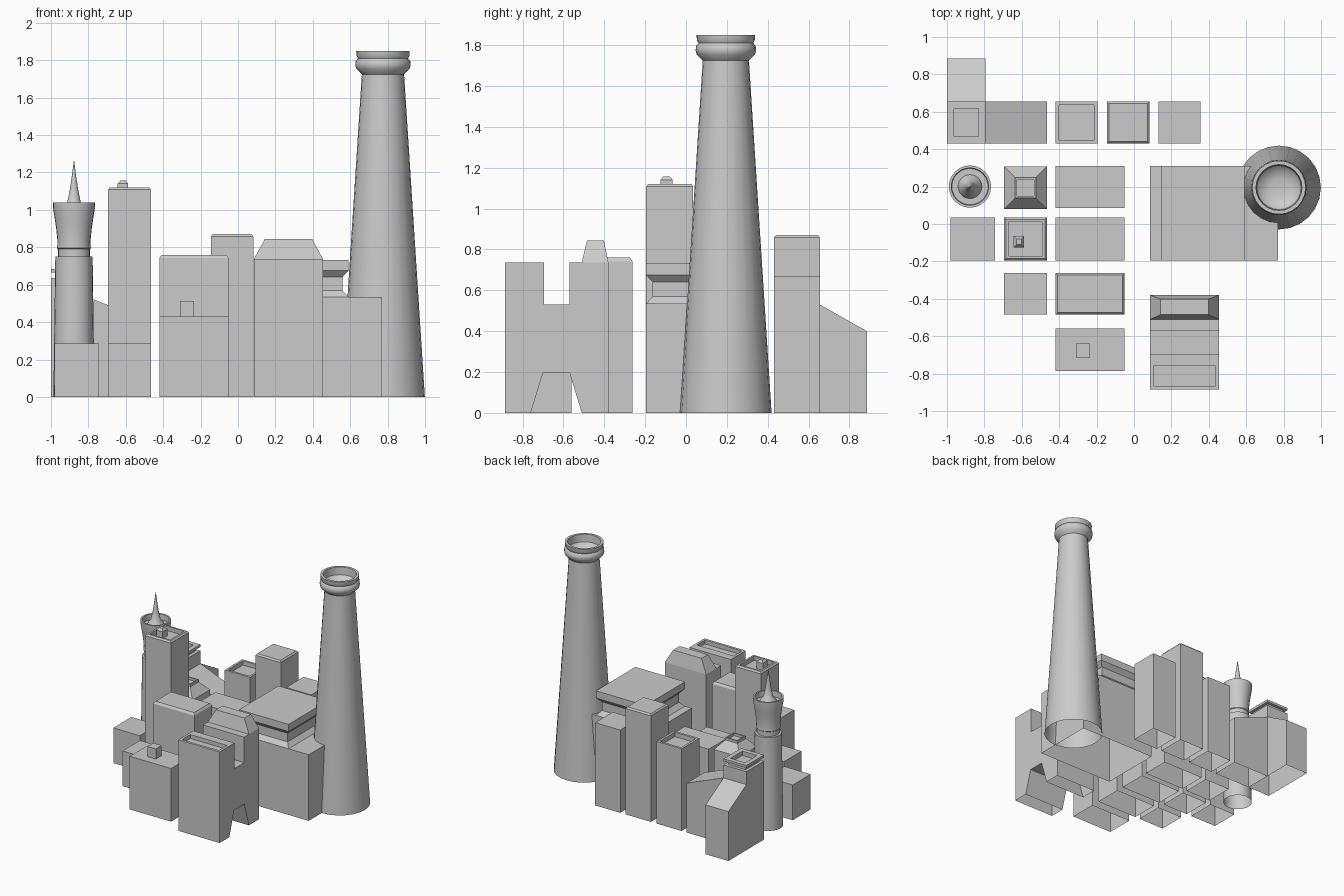
import bpy, bmesh, math


def finish(name, bm, smooth=False):
    me = bpy.data.meshes.new(name)
    bm.to_mesh(me)
    bm.free()
    ob = bpy.data.objects.new(name, me)
    bpy.context.collection.objects.link(ob)
    if smooth:
        bpy.ops.object.select_all(action='DESELECT')
        ob.select_set(True)
        bpy.context.view_layer.objects.active = ob
        bpy.ops.object.shade_smooth_by_angle(angle=math.radians(35))
    return ob


def loft(name, rings, smooth=False):
    """Skin a list of closed rings, open at the bottom, capped at the end."""
    bm = bmesh.new()
    loops = [[bm.verts.new(p) for p in ring] for ring in rings]
    n = len(loops[0])
    for a, b in zip(loops, loops[1:]):
        for i in range(n):
            j = (i + 1) % n
            bm.faces.new((a[i], a[j], b[j], b[i]))
    bm.faces.new(loops[-1])
    return finish(name, bm, smooth)


def stack(name, x0, x1, y0, y1, levels):
    """Rectangular building from (inset, z) levels."""
    rings = []
    for d, z in levels:
        rings.append([(x0 + d, y0 + d, z), (x1 - d, y0 + d, z),
                      (x1 - d, y1 - d, z), (x0 + d, y1 - d, z)])
    return loft(name, rings)


def lathe(name, cx, cy, profile, n):
    rings = [[(cx + r * math.cos(2 * math.pi * i / n),
               cy + r * math.sin(2 * math.pi * i / n), z) for i in range(n)]
             for r, z in profile]
    return loft(name, rings, True)


def prism(name, profile, axis, a, b):
    """Extrude a profile along x or y, leaving ground edges and the last edge open."""
    bm = bmesh.new()
    def row(t):
        return [bm.verts.new((t, u, z) if axis == 'x' else (u, t, z)) for u, z in profile]
    ra, rb = row(a), row(b)
    bm.faces.new(ra)
    bm.faces.new(rb)
    for i in range(len(profile) - 1):
        if profile[i][1] > 0 or profile[i + 1][1] > 0:
            bm.faces.new((ra[i], ra[i + 1], rb[i + 1], rb[i]))
    bmesh.ops.recalc_face_normals(bm, faces=bm.faces)
    return finish(name, bm)


def flat(h):
    return [(0, 0), (0, h)]


def bevelled(h, d=0.012, dz=0.018):
    return [(0, 0), (0, h - dz), (d, h)]


def tray(h, rim, depth):
    return [(0, 0), (0, h), (rim, h), (rim, h - depth)]


# Plain blocks and roof-tray blocks of the city grid
blocks = [
    ("back_block_right", 0.13, 0.355, 0.43, 0.655, flat(0.67)),
    ("back_block_tall", -0.145, 0.082, 0.43, 0.655, bevelled(0.87, 0.01, 0.012)),
    ("back_block_tray", -0.42, -0.195, 0.43, 0.655, tray(0.665, 0.018, 0.035)),
    ("middle_block_back", -0.42, -0.05, 0.085, 0.31, flat(0.53)),
    ("middle_block_front", -0.42, -0.05, -0.195, 0.035, flat(0.42)),
    ("front_block_bevelled", -0.42, -0.05, -0.485, -0.262, bevelled(0.76)),
    ("front_block_low", -0.42, -0.05, -0.785, -0.56, flat(0.43)),
    ("left_block_low", -0.98, -0.743, -0.195, 0.035, flat(0.285)),
    ("front_left_block_low", -0.695, -0.465, -0.485, -0.262, flat(0.285)),
]
for b in blocks:
    stack(*b)

# Rooftop box on the low front block
stack("rooftop_box", -0.31, -0.235, -0.715, -0.64, [(0, 0.43), (0, 0.512)])

# Tall tower with roof tray and a small chamfered box
stack("tall_tower", -0.695, -0.465, -0.195, 0.035,
      [(0, 0), (0, 1.108), (0.01, 1.12), (0.025, 1.12), (0.025, 1.085)])
stack("tower_rooftop_box", -0.643, -0.587, -0.125, -0.065,
      [(0, 1.085), (0, 1.14), (0.015, 1.158)])

# Hip-roofed block with sunken square top
stack("hip_roof_block", -0.695, -0.465, 0.08, 0.308,
      [(0, 0), (0, 0.54), (0.06, 0.61), (0.06, 0.63), (0.07, 0.63), (0.07, 0.61)])

# Corner building with two sloping wings and a crowned tower
prism("corner_wing_back", [(0.43, 0), (0.43, 0.53), (0.655, 0.53), (0.885, 0.40), (0.885, 0)],
      'x', -1.0, -0.795)
prism("corner_wing_side", [(-0.795, 0.53), (-0.465, 0.40), (-0.465, 0), (-0.795, 0)],
      'y', 0.43, 0.655)
stack("corner_tower", -1.0, -0.795, 0.43, 0.655,
      [(0, 0.53), (0, 0.635), (0.025, 0.635), (0.025, 0.665), (0, 0.665),
       (0, 0.685), (0.037, 0.685), (0.037, 0.65)])

# Power hall with an overhanging roof
stack("hall_body", 0.085, 0.77, -0.195, 0.31, flat(0.535))
stack("hall_roof", 0.145, 0.59, -0.195, 0.31,
      [(0, 0.535), (0.032, 0.57), (0.032, 0.64), (0, 0.675), (0, 0.733)])

# Arch building: side profile with roof notch and passage
prism("arch_building",
      [(-0.76, 0), (-0.70, 0.195), (-0.57, 0.195), (-0.51, 0), (-0.38, 0), (-0.38, 0.737),
       (-0.57, 0.737), (-0.57, 0.53), (-0.695, 0.53), (-0.695, 0.737), (-0.74, 0.737),
       (-0.74, 0.705), (-0.885, 0.705), (-0.885, 0)], 'x', 0.085, 0.455)
stack("arch_roof_tray", 0.085, 0.455, -0.885, -0.74,
      [(0, 0.705), (0, 0.737), (0.02, 0.737), (0.02, 0.705)])
loft("arch_hip_roof",
     [[(0.27 - hx, ya, z), (0.27 + hx, ya, z), (0.27 + hx, yb, z), (0.27 - hx, yb, z)]
      for hx, ya, yb, z in ((0.185, -0.51, -0.38, 0.737), (0.127, -0.485, -0.402, 0.843))])

# Round tower with flared crown and spike
lathe("spire_tower", -0.877, 0.2,
      [(0.11, 0), (0.10, 0.735), (0.10, 0.75), (0.085, 0.752), (0.085, 0.79), (0.09, 0.795),
       (0.088, 0.83), (0.095, 0.9), (0.104, 0.96), (0.112, 1.01), (0.113, 1.04),
       (0.10, 1.04), (0.097, 0.995), (0.064, 0.995), (0.055, 1.02), (0.036, 1.04),
       (0.022, 1.11), (0.01, 1.19), (0.001, 1.262)], 24)

# Great chimney with moulded rim and hollow mouth
lathe("chimney", 0.775, 0.195,
      [(0.224, 0), (0.113, 1.725), (0.143, 1.755), (0.148, 1.775), (0.146, 1.795),
       (0.134, 1.81), (0.142, 1.825), (0.143, 1.85), (0.123, 1.85), (0.118, 1.79),
       (0.095, 1.765), (0.05, 1.75)], 24)
